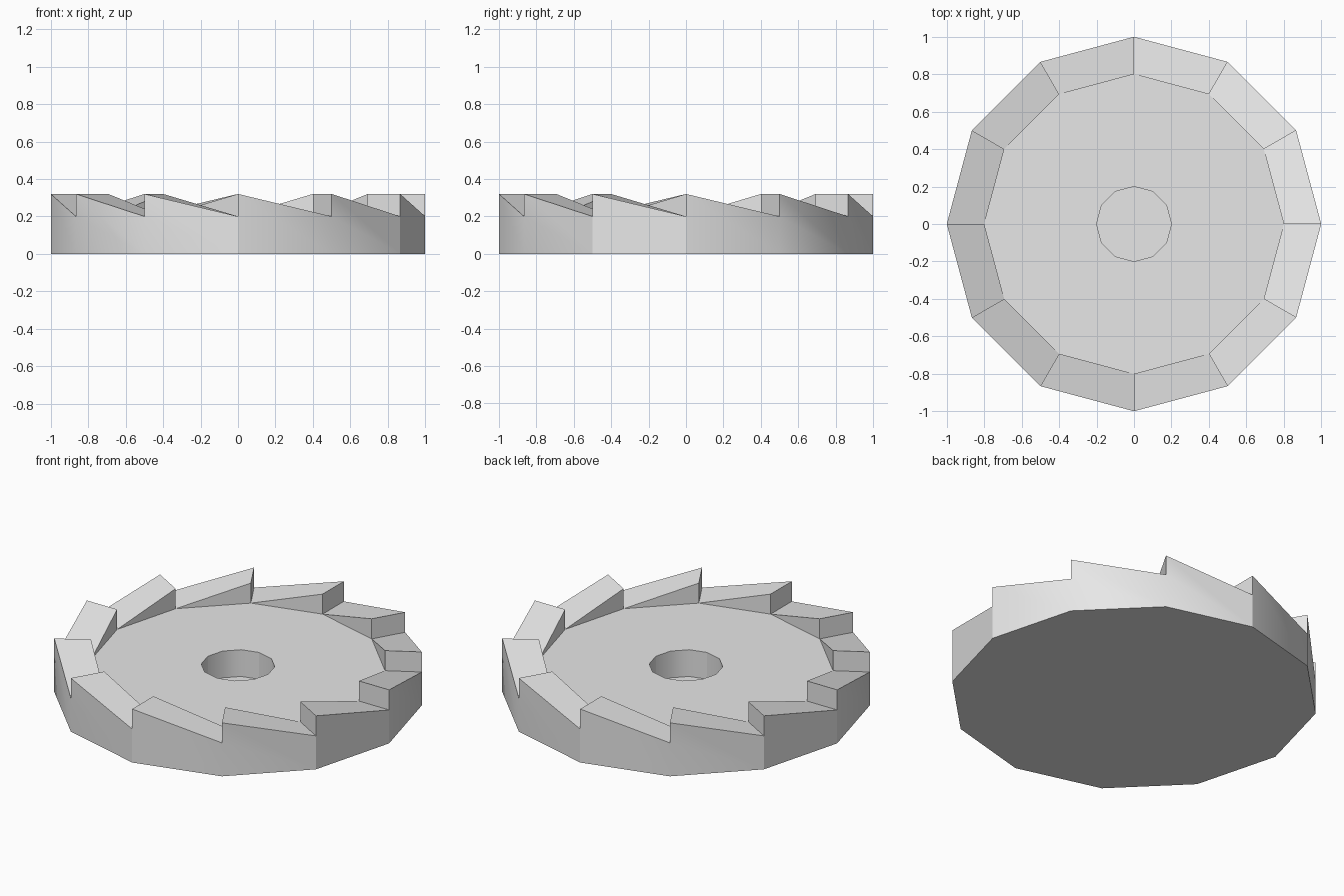
import bpy
import bmesh
from math import cos, sin, tau

SIDES = 12
OUTER, INNER, BORE = 1.0, 0.8, 0.2
LOW, PEAK, FLOOR = 0.2, 0.32, 0.04

cube = bpy.data.objects.get("Cube")
if cube:
    bpy.data.objects.remove(cube, do_unlink=True)

grey = bpy.data.materials.new("plain grey")
grey.use_nodes = True
grey.diffuse_color = (0.8, 0.8, 0.8, 1)
grey.node_tree.nodes["Principled BSDF"].inputs["Base Color"].default_value = (0.8, 0.8, 0.8, 1)

bm = bmesh.new()


def ring(radius, z):
    return [bm.verts.new((radius * cos(tau * i / SIDES), radius * sin(tau * i / SIDES), z))
            for i in range(SIDES)]


base = ring(OUTER, 0)
low_out, peak_out = ring(OUTER, LOW), ring(OUTER, PEAK)
low_in, peak_in = ring(INNER, LOW), ring(INNER, PEAK)
rim, pit = ring(BORE, LOW), ring(BORE, FLOOR)

for i in range(SIDES):
    j = (i + 1) % SIDES
    # outer wall, with the tooth slope as its upper edge
    bm.faces.new((base[i], base[j], low_out[j], peak_out[i], low_out[i]))
    # tooth: upright step, sloping top and inner wedge
    bm.faces.new((low_out[i], peak_out[i], peak_in[i], low_in[i]))
    bm.faces.new((peak_out[i], low_out[j], low_in[j], peak_in[i]))
    bm.faces.new((peak_in[i], low_in[j], low_in[i]))
    # flat disc and bore wall
    bm.faces.new((low_in[i], low_in[j], rim[j], rim[i]))
    bm.faces.new((rim[i], rim[j], pit[j], pit[i]))

# bore floor and underside
bm.faces.new(pit)
bm.faces.new(base[::-1])
bmesh.ops.recalc_face_normals(bm, faces=bm.faces[:])

mesh = bpy.data.meshes.new("ratchet_wheel")
bm.to_mesh(mesh)
bm.free()
mesh.materials.append(grey)
wheel = bpy.data.objects.new("ratchet_wheel", mesh)
bpy.context.collection.objects.link(wheel)

# soften only the shallow edges
bpy.ops.object.select_all(action="DESELECT")
wheel.select_set(True)
bpy.context.view_layer.objects.active = wheel
bpy.ops.object.shade_smooth_by_angle()
